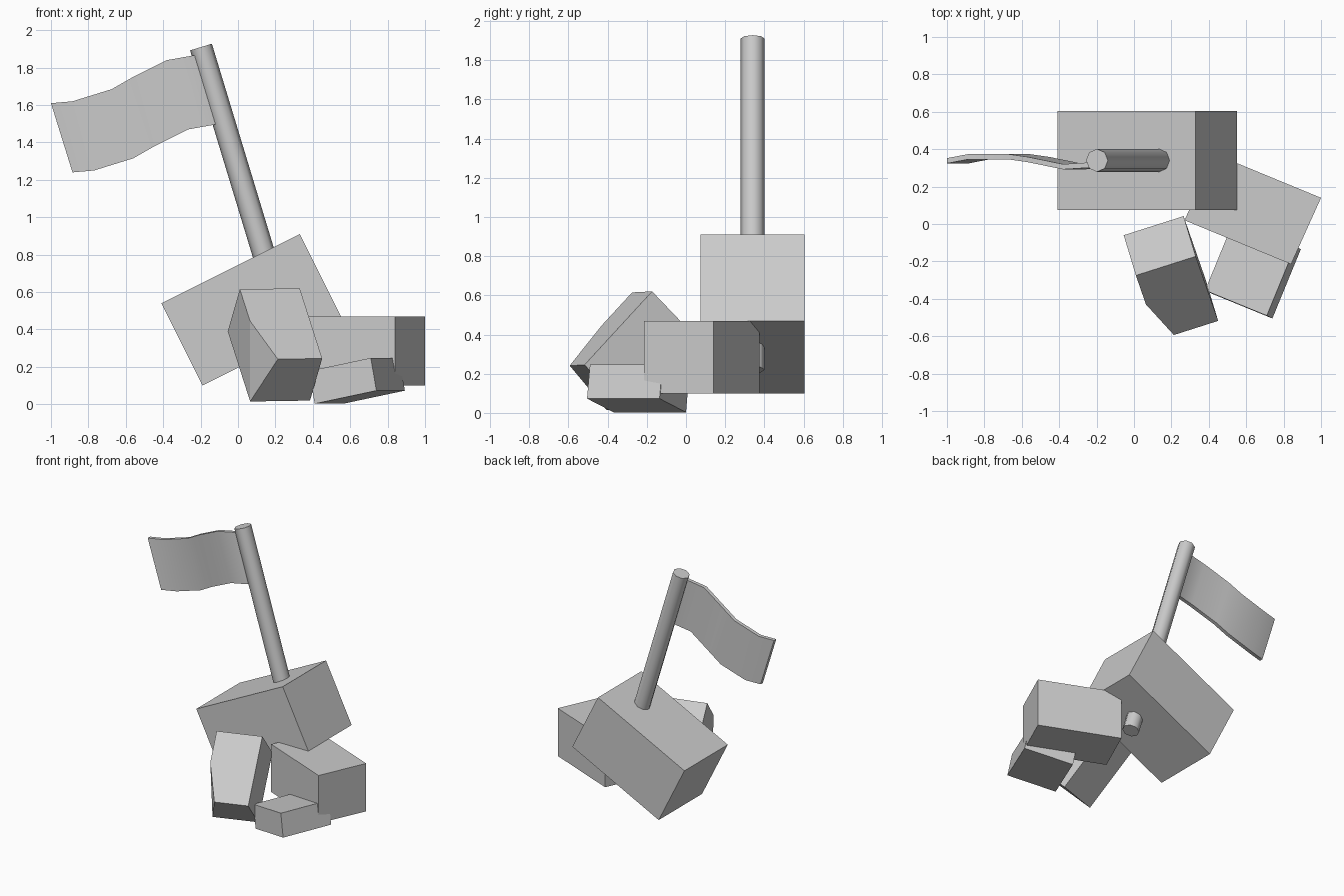
import bpy, bmesh, math
from mathutils import Vector

if "Cube" in bpy.data.objects:
    bpy.data.objects.remove(bpy.data.objects["Cube"])


def finish(name, bm, smooth=False):
    bmesh.ops.recalc_face_normals(bm, faces=bm.faces)
    mesh = bpy.data.meshes.new(name)
    bm.to_mesh(mesh)
    bm.free()
    ob = bpy.data.objects.new(name, mesh)
    bpy.context.collection.objects.link(ob)
    if smooth:
        bpy.context.view_layer.objects.active = ob
        ob.select_set(True)
        bpy.ops.object.shade_smooth_by_angle(angle=math.radians(50))
        ob.select_set(False)
    return ob


def block(name, corner, u, v, w, cut=None):
    """Box spanned by three edges from a corner; cut = three points of a plane chipping off a corner."""
    o, u, v, w = map(Vector, (corner, u, v, w))
    bm = bmesh.new()
    bmesh.ops.create_cube(bm, size=1)
    for vert in bm.verts:
        a, b, c = (k + 0.5 for k in vert.co)
        vert.co = o + u * a + v * b + w * c
    if cut:
        p, q, r = map(Vector, cut)
        n = (q - p).cross(r - p).normalized()
        if n.dot(o + (u + v + w) / 2 - p) > 0:
            n = -n
        bmesh.ops.bisect_plane(bm, geom=bm.verts[:] + bm.edges[:] + bm.faces[:],
                               dist=1e-4, plane_co=p, plane_no=n, clear_outer=True)
        bmesh.ops.holes_fill(bm, edges=[e for e in bm.edges if e.is_boundary], sides=0)
    return finish(name, bm)


# Tilted rock carrying the pole
block("main_rock", (-0.19, 0.075, 0.10), (0.74, 0, 0.37), (0, 0.53, 0), (-0.22, 0, 0.44))

# Upright rock on the right
block("right_rock", (0.27, 0.02, 0.10), (0.57, -0.235, 0), (0.16, 0.355, 0), (0, 0, 0.37))

# Low rock in front
block("small_rock", (0.41, -0.37, 0.003), (0.33, -0.135, 0.07), (0.152, 0.37, 0), (-0.03, 0.015, 0.175))

# Leaning rock with one chipped corner
a, u = Vector((0.01, -0.275, 0.615)), Vector((0.32, 0.102, 0.005))
v, w = Vector((-0.065, 0.215, -0.225)), Vector((0.12, -0.345, -0.375))
block("leaning_rock", a, u, v, w, cut=(a + w * 0.45, a + w + u * 0.26, a + w + v))

# Pole running through the main rock
top, bottom = Vector((-0.198, 0.34, 1.91)), Vector((0.315, 0.34, 0.22))
bm = bmesh.new()
bmesh.ops.create_cone(bm, cap_ends=True, segments=8, radius1=0.061, radius2=0.061,
                      depth=(top - bottom).length)
pole = finish("pole", bm, smooth=True)
pole.location = (top + bottom) / 2
pole.rotation_euler = (0, math.atan2(top.x - bottom.x, top.z - bottom.z), 0)

# Waving flag: top edge swept down along the pole, with thickness
edge = [(-1.0, 0.338, 1.61), (-0.885, 0.36, 1.62), (-0.675, 0.36, 1.685), (-0.57, 0.345, 1.745),
        (-0.38, 0.306, 1.84), (-0.24, 0.315, 1.865), (-0.19, 0.335, 1.87)]
drop, half = Vector((0.115, 0, -0.37)), Vector((0, 0.014, 0))
bm = bmesh.new()
rings = [[bm.verts.new(Vector(p) + d) for d in (half, drop + half, drop - half, -half)] for p in edge]
for r, s in zip(rings, rings[1:]):
    for i in range(4):
        j = (i + 1) % 4
        bm.faces.new((r[i], r[j], s[j], s[i]))
bm.faces.new(rings[0])
bm.faces.new(rings[-1])
finish("flag", bm, smooth=True)
